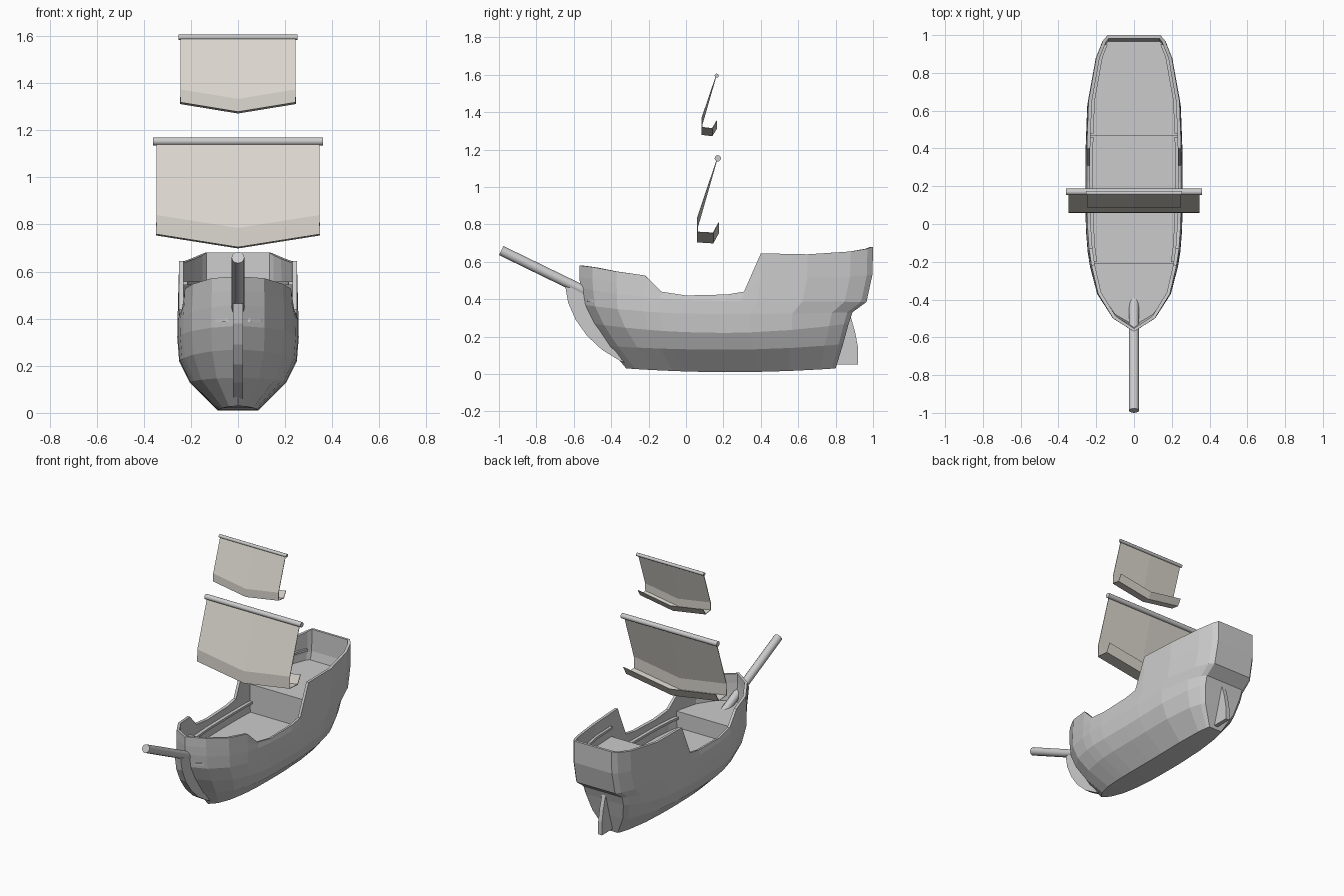
import bpy, bmesh, math
from mathutils import Vector

if "Cube" in bpy.data.objects:
    bpy.data.objects.remove(bpy.data.objects["Cube"])


def make(name, verts, faces, thick=0, offset=-1, mat=None):
    me = bpy.data.meshes.new(name)
    bm = bmesh.new()
    vs = [bm.verts.new(v) for v in verts]
    for f in faces:
        bm.faces.new([vs[i] for i in f])
    bmesh.ops.remove_doubles(bm, verts=bm.verts, dist=1e-5)
    bmesh.ops.dissolve_degenerate(bm, edges=bm.edges, dist=1e-5)
    bmesh.ops.recalc_face_normals(bm, faces=bm.faces)
    bm.to_mesh(me)
    bm.free()
    ob = bpy.data.objects.new(name, me)
    bpy.context.collection.objects.link(ob)
    if thick:
        m = ob.modifiers.new("thickness", "SOLIDIFY")
        m.thickness, m.offset = thick, offset
    if mat:
        me.materials.append(mat)
    return ob


def prism(name, a, b):
    """Closed solid between two matching outlines."""
    n = len(a)
    faces = [list(range(n)), list(range(2 * n - 1, n - 1, -1))]
    faces += [[i, (i + 1) % n, n + (i + 1) % n, n + i] for i in range(n)]
    return make(name, a + b, faces)


def rod(name, p, q, r, sides=12):
    p, q = Vector(p), Vector(q)
    bpy.ops.mesh.primitive_cylinder_add(vertices=sides, radius=r, depth=(q - p).length, location=(p + q) / 2)
    ob = bpy.context.object
    ob.name = name
    ob.rotation_euler = (q - p).to_track_quat('Z', 'Y').to_euler()
    bpy.ops.object.shade_smooth_by_angle(angle=math.radians(40))


def interp(y, pts, k):
    for a, b in zip(pts, pts[1:]):
        if y <= b[0]:
            t = max(0, (y - a[0]) / (b[0] - a[0]))
            return a[k] + t * (b[k] - a[k])
    return pts[-1][k]


# Hull: rail stations (y, half width, rail height)
RAIL = [(-.57, 0, .58), (-.5, .11, .572), (-.37, .19, .548), (-.22, .225, .527),
        (-.13, .238, .44), (0, .247, .42), (.22, .25, .425), (.31, .25, .44),
        (.40, .25, .645), (.65, .241, .64), (.88, .20, .655), (.97, .165, .67), (1, .14, .68)]
# Hull levels: bow y, stern y, half width, z at bow / middle / stern
LEVELS = [(-.32, .80, .085, .03, .01, .03), (-.42, .84, .205, .15, .13, .16),
          (-.50, .87, .25, .27, .22, .27), (-.55, .89, .258, .37, .32, .33),
          (-.565, .965, .257, .46, .39, .385)]


def half_section(y, w, top):
    u = (y + .57) / 1.57
    pts = []
    for yb, ys, wm, zb, zm, zs in LEVELS:
        v = 2 * u - 1
        z = zm + (v * v) * ((zb if v < 0 else zs) - zm)
        pts.append((wm * w / .25, yb + u * (ys - yb), z))
    p = pts[-1]
    pts.append(((p[0] + w) / 2, y - .003 * u, (p[2] + top) / 2))
    pts.append((w, y, top))
    return pts


verts, faces = [], []
for s in RAIL:
    h = half_section(*s)
    verts += h[::-1] + [(-x, y, z) for x, y, z in h]
n, L = 14, len(RAIL) - 1
for i in range(L):
    for j in range(n - 1):
        a = i * n + j
        faces.append((a, a + 1, a + n + 1, a + n))
for j in range(6):                      # transom and stern panel
    faces.append((L * n + j, L * n + j + 1, L * n + n - 2 - j, L * n + n - 1 - j))
hull = make("hull", verts, faces, .018)
# keep the shell thickening inwards
if sum(p.normal.x * p.center.x * p.area for p in hull.data.polygons) < 0:
    hull.data.flip_normals()


# Decks, bulkheads and inner ledges
def inner_line(y0, y1, inset):
    ys = [y0] + [s[0] for s in RAIL if y0 + .01 < s[0] < y1 - .01] + [y1]
    return [(interp(y, RAIL, 1) - inset, y) for y in ys]


def deck(name, y0, y1, z):
    e = inner_line(y0, y1, .01)
    out = e + [(-x, y) for x, y in reversed(e)]
    prism(name, [(x, y, z) for x, y in out], [(x, y, z - .015) for x, y in out])


def bulkhead(name, y, z0, z1):
    w = interp(y, RAIL, 1) - .008
    prism(name, [(-w, y - .007, z0), (w, y - .007, z0), (w, y - .007, z1), (-w, y - .007, z1)],
          [(-w, y + .007, z0), (w, y + .007, z0), (w, y + .007, z1), (-w, y + .007, z1)])


def ledges(name, y0, y1, z):
    o, i = inner_line(y0, y1, .01), inner_line(y0, y1, .033)
    m = len(o)
    for s in (1, -1):
        make(name, [(s * x, y, z) for x, y in o + i],
             [(k, k + 1, m + k + 1, m + k) for k in range(m - 1)], .015, 0)


deck("fore_deck", -.53, -.21, .40)
deck("main_deck", -.22, .48, .29)
deck("aft_deck", .47, .965, .48)
bulkhead("fore_bulkhead", -.215, .28, .40)
bulkhead("aft_bulkhead", .472, .28, .48)
ledges("waist_ledge", -.2, .46, .36)
ledges("aft_ledge", .48, .95, .55)


# Stem and rudder: flat side profiles
def fin(name, prof, t):
    prism(name, [(t, y, z) for y, z in prof], [(-t, y, z) for y, z in prof])


fin("stem", [(-.645, .465), (-.63, .38), (-.59, .29), (-.53, .205), (-.45, .13), (-.36, .075),
             (-.33, .06), (-.42, .18), (-.49, .29), (-.54, .40), (-.55, .455)], .022)
fin("rudder", [(.80, .05), (.92, .05), (.92, .14), (.905, .22), (.88, .31), (.86, .31)], .014)
rod("bowsprit", (0, -.988, .66), (0, -.34, .345), .027)

# Sails and yards
cloth = bpy.data.materials.new("sail_cloth")
cloth.diffuse_color = (.72, .69, .63, 1)
cloth.use_nodes = True
cloth.node_tree.nodes["Principled BSDF"].inputs["Base Color"].default_value = cloth.diffuse_color


def sail(name, w, prof, drop):
    v = []
    for k, (y, z) in enumerate(prof):
        v += [(-w, y, z), (0, y, z - (drop if k else 0)), (w, y, z)]
    f = [(3 * k + c, 3 * k + c + 1, 3 * k + c + 4, 3 * k + c + 3)
         for k in range(len(prof) - 1) for c in (0, 1)]
    make(name, v, f, .004, 0, cloth)


sail("main_sail", .347, [(.165, 1.145), (.062, .84), (.06, .76), (.145, .755), (.175, .81)], .055)
sail("top_sail", .245, [(.16, 1.59), (.086, 1.373), (.085, 1.32), (.14, 1.313), (.165, 1.355)], .04)
rod("main_yard", (-.36, .17, 1.153), (.36, .17, 1.153), .017)
rod("top_yard", (-.253, .164, 1.595), (.253, .164, 1.595), .011)
